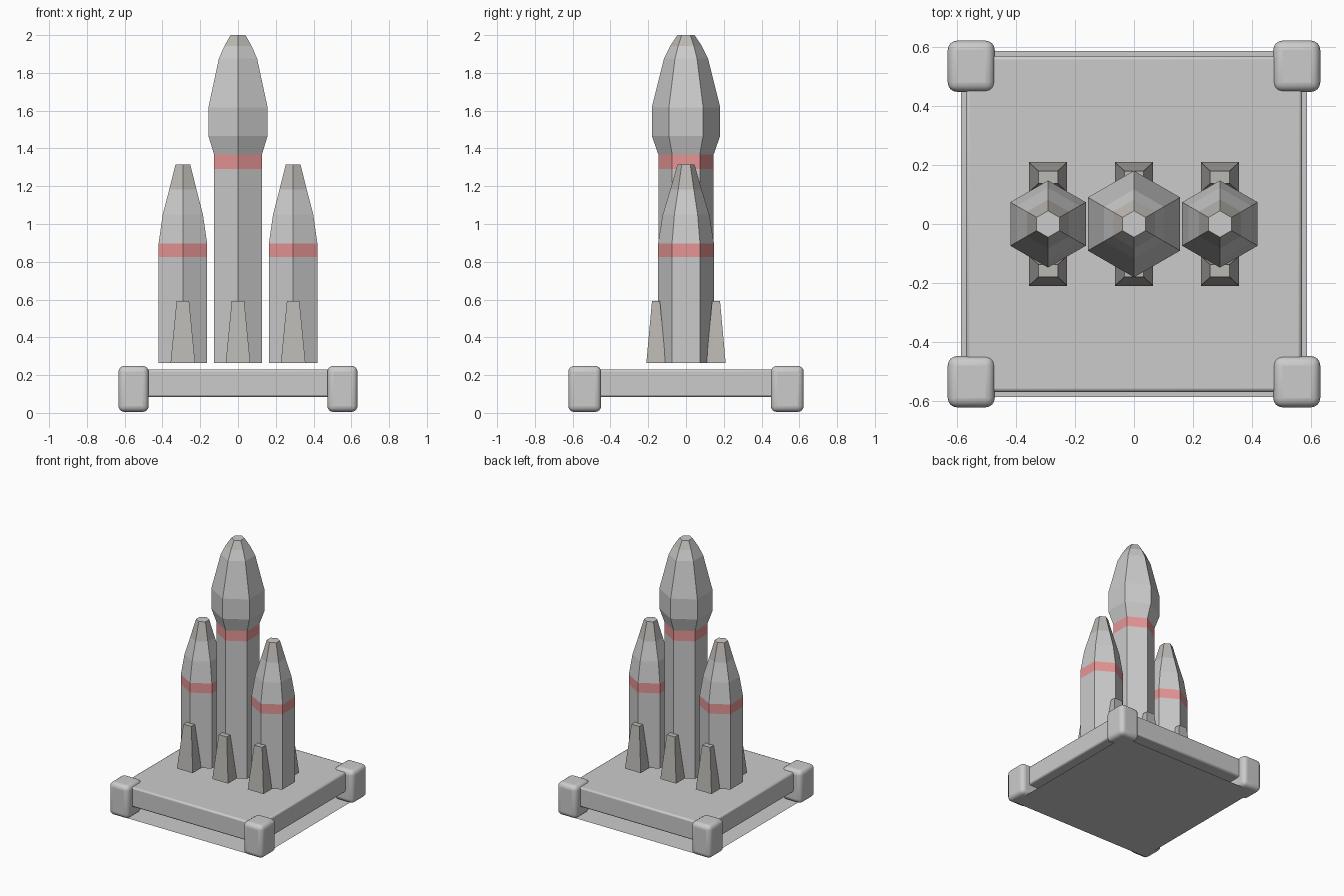
import bpy, bmesh
from math import pi, cos, sin

if "Cube" in bpy.data.objects:
    bpy.data.objects.remove(bpy.data.objects["Cube"])


def material(name, rgb):
    m = bpy.data.materials.new(name)
    m.diffuse_color = (*rgb, 1)
    m.use_nodes = True
    m.node_tree.nodes["Principled BSDF"].inputs["Base Color"].default_value = m.diffuse_color
    return m


RED = material("red_band", (0.8, 0.3, 0.3))
DARK = material("dark_metal", (0.5, 0.48, 0.455))
GREY = material("light_grey", (0.8, 0.8, 0.8))


def finish(bm, name, mats=()):
    bmesh.ops.recalc_face_normals(bm, faces=bm.faces)
    me = bpy.data.meshes.new(name)
    bm.to_mesh(me)
    bm.free()
    for m in mats:
        me.materials.append(m)
    ob = bpy.data.objects.new(name, me)
    bpy.context.collection.objects.link(ob)
    return ob


def hex_rocket(name, x, profile):
    """Six-sided body; profile rows are (z, radius, material index above)."""
    bm = bmesh.new()
    rings = [[bm.verts.new((x + r * cos(pi / 2 + k * pi / 3),
                            r * sin(pi / 2 + k * pi / 3), z)) for k in range(6)]
             for z, r, _ in profile]
    for i in range(len(rings) - 1):
        a, b = rings[i], rings[i + 1]
        for k in range(6):
            n = (k + 1) % 6
            bm.faces.new((a[k], a[n], b[n], b[k])).material_index = profile[i][2]
    bm.faces.new(rings[0])
    bm.faces.new(rings[-1])
    return finish(bm, name, (GREY, RED, DARK))


def fin(name, x, side):
    """Tapered block standing against the front or back edge of a rocket."""
    bm = bmesh.new()
    bmesh.ops.create_cube(bm, size=2)
    for v in bm.verts:
        top = v.co.z > 0
        hx, hy = (0.033, 0.021) if top else (0.065, 0.051)
        v.co = (x + v.co.x * hx, side * 0.159 + v.co.y * hy, 0.593 if top else 0.265)
    return finish(bm, name, (DARK,))


def rounded_box(name, centre, size, bevel, segments):
    bm = bmesh.new()
    bmesh.ops.create_cube(bm, size=1)
    for v in bm.verts:
        v.co = [c + p * s for c, p, s in zip(centre, v.co, size)]
    ob = finish(bm, name)
    mod = ob.modifiers.new("round", "BEVEL")
    mod.width, mod.segments = bevel, segments
    bpy.ops.object.select_all(action="DESELECT")
    bpy.context.view_layer.objects.active = ob
    ob.select_set(True)
    bpy.ops.object.shade_smooth_by_angle()
    return ob


# Rockets: tall core with a bulged nose, two shorter boosters
core = [(0.265, 0.146, 0), (1.29, 0.146, 1), (1.367, 0.146, 0), (1.467, 0.181, 0),
        (1.617, 0.181, 0), (1.875, 0.117, 0), (1.943, 0.083, 2), (2.0, 0.045, 2)]
booster = [(0.265, 0.148, 0), (0.825, 0.148, 1), (0.898, 0.148, 0),
           (1.05, 0.123, 0), (1.183, 0.083, 2), (1.315, 0.045, 2)]
hex_rocket("core_rocket", 0, core)
hex_rocket("left_booster", -0.292, booster)
hex_rocket("right_booster", 0.292, booster)

# Fins front and back of every rocket
for label, x in (("left", -0.292), ("middle", 0), ("right", 0.292)):
    for end, s in (("front", -1), ("back", 1)):
        fin(f"{label}_{end}_fin", x, s)

# Launch platform with rounded corner blocks
rounded_box("platform", (0, 0, 0.157), (1.142, 1.142, 0.146), 0.012, 2)
for sx in (-1, 1):
    for sy in (-1, 1):
        rounded_box(f"corner_block_{'right' if sx > 0 else 'left'}_{'back' if sy > 0 else 'front'}",
                    (sx * 0.553, sy * 0.536, 0.127), (0.16, 0.174, 0.244), 0.032, 4)

# Thin ground sheet under the platform
bm = bmesh.new()
bmesh.ops.create_grid(bm, x_segments=1, y_segments=1, size=0.588)
finish(bm, "base_sheet")
